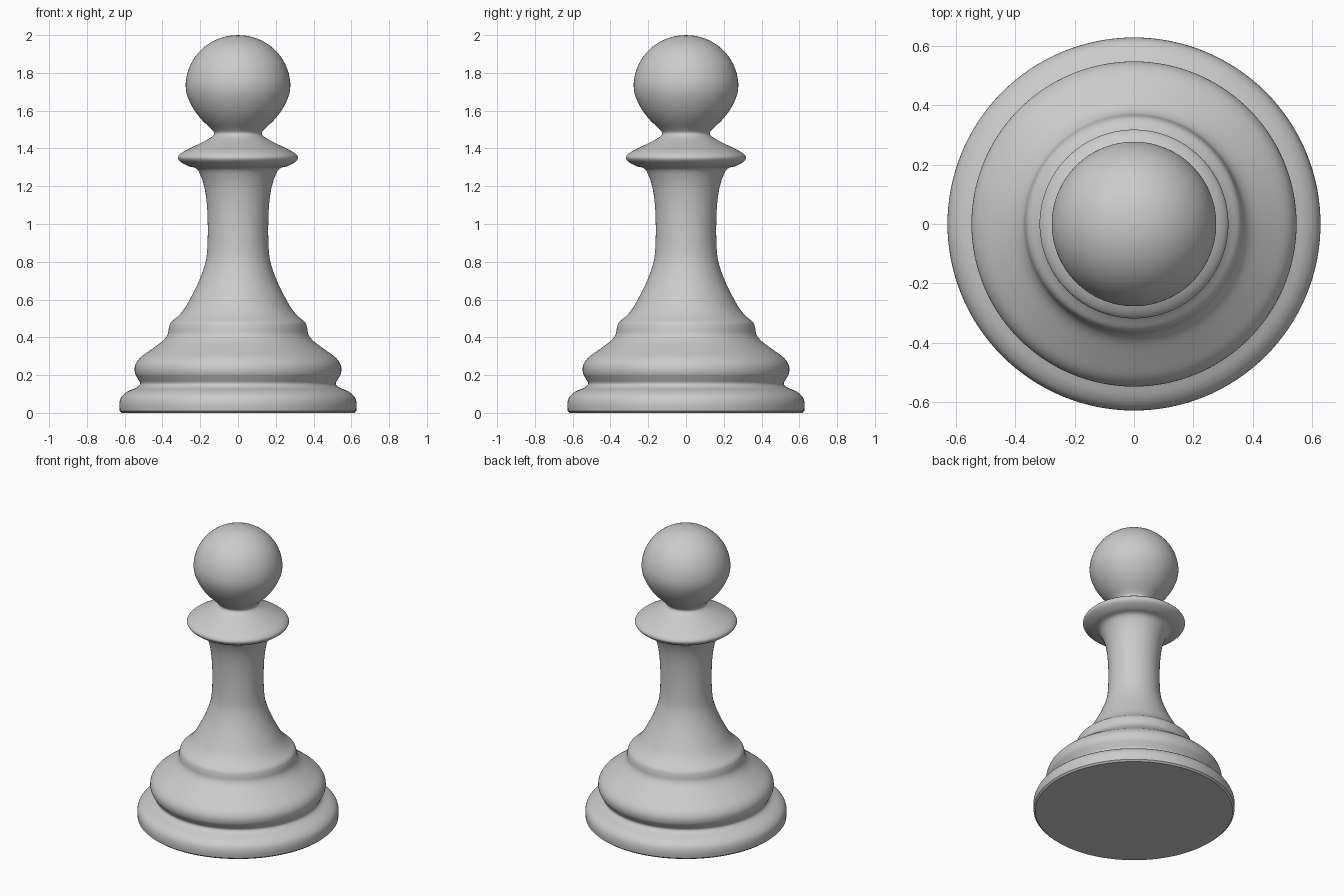
import bpy
import bmesh
import math
from mathutils import Vector

SEGMENTS = 128
STEPS = 4

cube = bpy.data.objects.get("Cube")
if cube:
    bpy.data.objects.remove(cube, do_unlink=True)


def make_material(name, color):
    material = bpy.data.materials.new(name)
    material.use_nodes = True
    material.diffuse_color = color
    shader = material.node_tree.nodes["Principled BSDF"]
    shader.inputs["Base Color"].default_value = color
    return material


def smooth_path(points):
    """Catmull-Rom curve through the given (radius, height) points."""
    pts = [Vector(p) for p in points]
    pts = [pts[0]] + pts + [pts[-1]]
    path = []
    for a, b, c, d in zip(pts, pts[1:], pts[2:], pts[3:]):
        for i in range(STEPS):
            t = i / STEPS
            path.append(0.5 * (2 * b + (c - a) * t
                               + (2 * a - 5 * b + 4 * c - d) * t ** 2
                               + (3 * b - a - 3 * c + d) * t ** 3))
    return path + [pts[-1]]


def lathe(name, path, material):
    """Turn a (radius, height) path around the z axis."""
    bm = bmesh.new()
    verts = [bm.verts.new((r, 0, z)) for r, z in path]
    edges = [bm.edges.new(pair) for pair in zip(verts, verts[1:])]
    bmesh.ops.spin(bm, geom=verts + edges, cent=(0, 0, 0), axis=(0, 0, 1),
                   angle=math.tau, steps=SEGMENTS, use_duplicate=False)
    bmesh.ops.remove_doubles(bm, verts=bm.verts, dist=0.0001)
    bmesh.ops.recalc_face_normals(bm, faces=bm.faces)
    mesh = bpy.data.meshes.new(name)
    bm.to_mesh(mesh)
    bm.free()
    mesh.materials.append(material)
    obj = bpy.data.objects.new(name, mesh)
    bpy.context.collection.objects.link(obj)
    bpy.ops.object.select_all(action="DESELECT")
    obj.select_set(True)
    bpy.context.view_layer.objects.active = obj
    bpy.ops.object.shade_smooth_by_angle(angle=math.radians(40))
    return obj


# Flat underside with a small chamfer
foot = [(0, 0), (0.615, 0)]

# Stepped base
base = [(0.626, 0.01), (0.628, 0.05), (0.617, 0.085), (0.585, 0.113),
        (0.535, 0.135), (0.518, 0.155), (0.53, 0.18), (0.545, 0.21),
        (0.545, 0.25), (0.52, 0.29), (0.46, 0.335), (0.4, 0.38),
        (0.373, 0.415), (0.366, 0.45), (0.355, 0.48), (0.32, 0.51)]

# Waisted stem
stem = [(0.285, 0.55), (0.25, 0.61), (0.21, 0.69), (0.18, 0.77),
        (0.165, 0.84), (0.16, 0.95), (0.163, 1.08), (0.175, 1.18),
        (0.195, 1.25), (0.22, 1.293)]

# Thin flared collar and neck
collar = [(0.265, 1.307), (0.305, 1.33), (0.318, 1.353), (0.298, 1.377),
          (0.25, 1.403), (0.18, 1.437), (0.138, 1.462), (0.126, 1.48)]

# Ball head, tapering slightly into the neck
head = [(0.14, 1.502), (0.19, 1.55), (0.235, 1.608), (0.267, 1.675)]
crown = [(0.277 * math.cos(a), 1.73 + 0.27 * math.sin(a))
         for a in (math.pi / 2 * i / 8 for i in range(9))]

grey = make_material("plain grey", (0.6, 0.6, 0.6, 1))
profile = [Vector(p) for p in foot] + smooth_path(base + stem + collar + head + crown)
lathe("turned_body", profile, grey)
